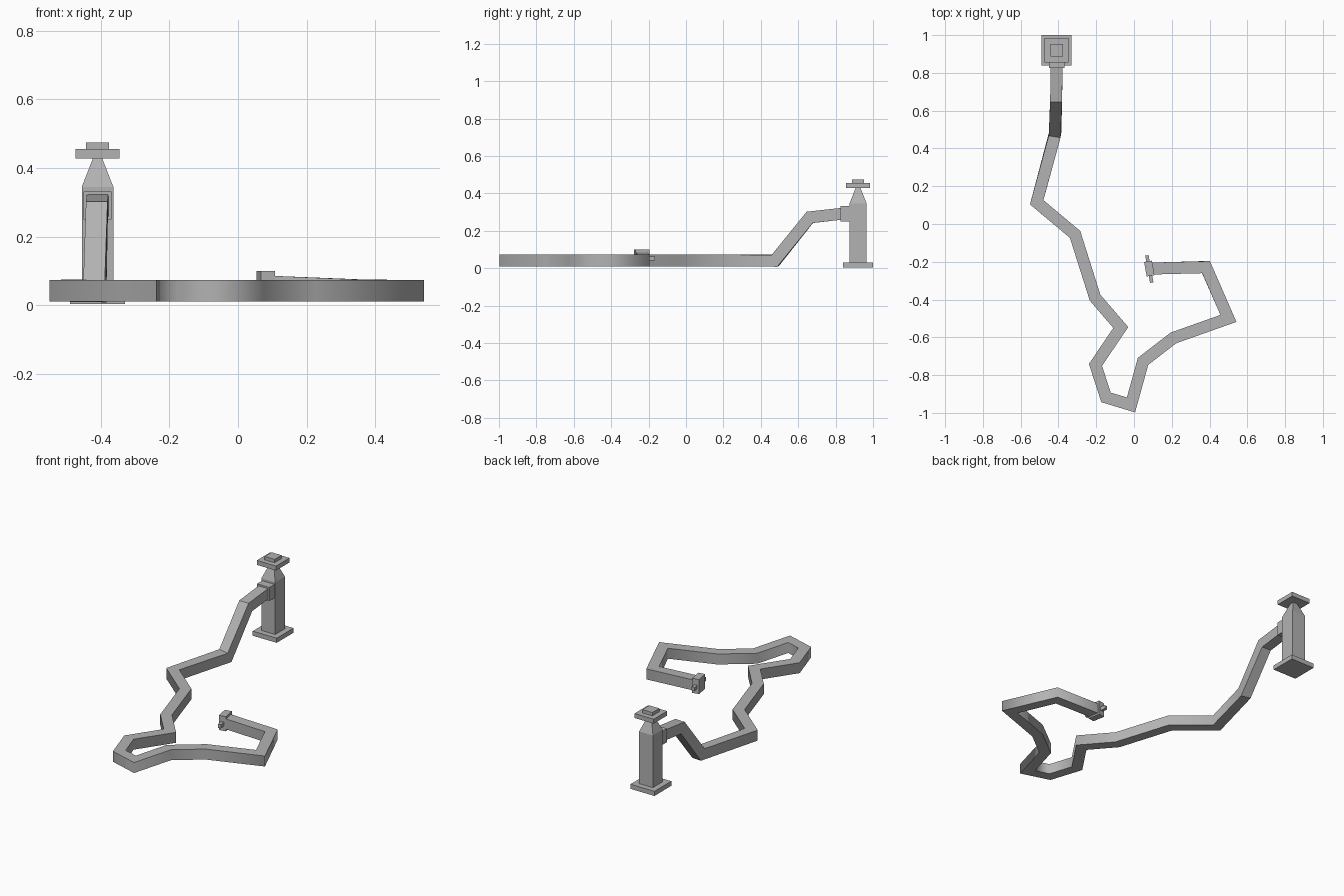
import bpy, bmesh
from math import radians
from mathutils import Vector, Matrix

cube = bpy.data.objects.get("Cube")
if cube:
    bpy.data.objects.remove(cube)

GREY = (0.45, 0.45, 0.45, 1)
metal = bpy.data.materials.new("plain grey")
metal.use_nodes = True
metal.diffuse_color = GREY
metal.node_tree.nodes["Principled BSDF"].inputs["Base Color"].default_value = GREY


def finish(bm, name):
    bmesh.ops.recalc_face_normals(bm, faces=bm.faces[:])
    mesh = bpy.data.meshes.new(name)
    bm.to_mesh(mesh)
    bm.free()
    mesh.materials.append(metal)
    obj = bpy.data.objects.new(name, mesh)
    bpy.context.collection.objects.link(obj)
    return obj


def box(name, centre, size, turn=0, top_scale=1):
    """Box turned about z, with an optional tapered top."""
    bm = bmesh.new()
    bmesh.ops.create_cube(bm, size=1)
    for v in bm.verts:
        if v.co.z > 0:
            v.co.x *= top_scale
            v.co.y *= top_scale
    m = Matrix.Translation(centre) @ Matrix.Rotation(radians(turn), 4, 'Z') @ Matrix.Diagonal((*size, 1))
    bm.transform(m)
    return finish(bm, name)


def sweep(name, path, width, height):
    """Rectangular tube along a path with mitred bends."""
    pts = [Vector(p) for p in path]
    dirs = [(b - a).normalized() for a, b in zip(pts, pts[1:])]
    bm = bmesh.new()
    rings = []
    for i, p in enumerate(pts):
        near = [dirs[max(i - 1, 0)], dirs[min(i, len(dirs) - 1)]]
        plane = (near[0] + near[1]).normalized()
        ring = []
        for sx, sz in ((-1, -1), (1, -1), (1, 1), (-1, 1)):
            co = Vector()
            for d in near:
                side = d.cross(Vector((0, 0, 1))).normalized()
                off = side * sx * width / 2 + side.cross(d) * sz * height / 2
                co += (off - d * off.dot(plane) / d.dot(plane)) / 2
            ring.append(bm.verts.new(p + co))
        rings.append(ring)
    for a, b in zip(rings, rings[1:]):
        for k in range(4):
            n = (k + 1) % 4
            bm.faces.new((a[k], a[n], b[n], b[k])).smooth = True
            bm.edges.get((a[k], b[k])).smooth = False
    # Bends stay sharp across top and bottom, soft on the sides
    for ring in rings:
        for k in (0, 2):
            bm.edges.get((ring[k], ring[k + 1])).smooth = False
    bm.faces.new(rings[0])
    bm.faces.new(rings[-1])
    return finish(bm, name)


# Hydrant
HX, HY = -0.41, 0.92
for name, z0, z1, w, taper in (
        ("hydrant_base", 0.003, 0.031, 0.16, 1),
        ("hydrant_body", 0.031, 0.345, 0.092, 1),
        ("hydrant_shoulder", 0.345, 0.43, 0.092, 0.28),
        ("hydrant_cap", 0.428, 0.455, 0.128, 1),
        ("hydrant_top_nut", 0.455, 0.475, 0.066, 1)):
    box(name, (HX, HY, (z0 + z1) / 2), (w, w, z1 - z0), 0, taper)
box("hose_coupling", (HX, 0.855, 0.291), (0.082, 0.06, 0.082))

# Hose
FLAT = 0.042
ground = [(-0.515, 0.115), (-0.312, -0.055), (-0.206, -0.39), (-0.07, -0.548),
          (-0.204, -0.746), (-0.148, -0.918), (-0.016, -0.958), (0.048, -0.727),
          (0.209, -0.603), (0.5, -0.5), (0.381, -0.228)]
path = [(HX, 0.85, 0.293), (-0.412, 0.662, 0.272), (-0.418, 0.477, 0.041)]
path += [(x, y, FLAT) for x, y in ground]
path.append((0.09, -0.236, 0.054))
sweep("hose", path, 0.063, 0.063)

# Nozzle with its cross bar
box("nozzle", (0.081, -0.236, 0.056), (0.042, 0.078, 0.088), 10)
box("nozzle_bar", (0.081, -0.238, 0.053), (0.018, 0.146, 0.022), 10)
